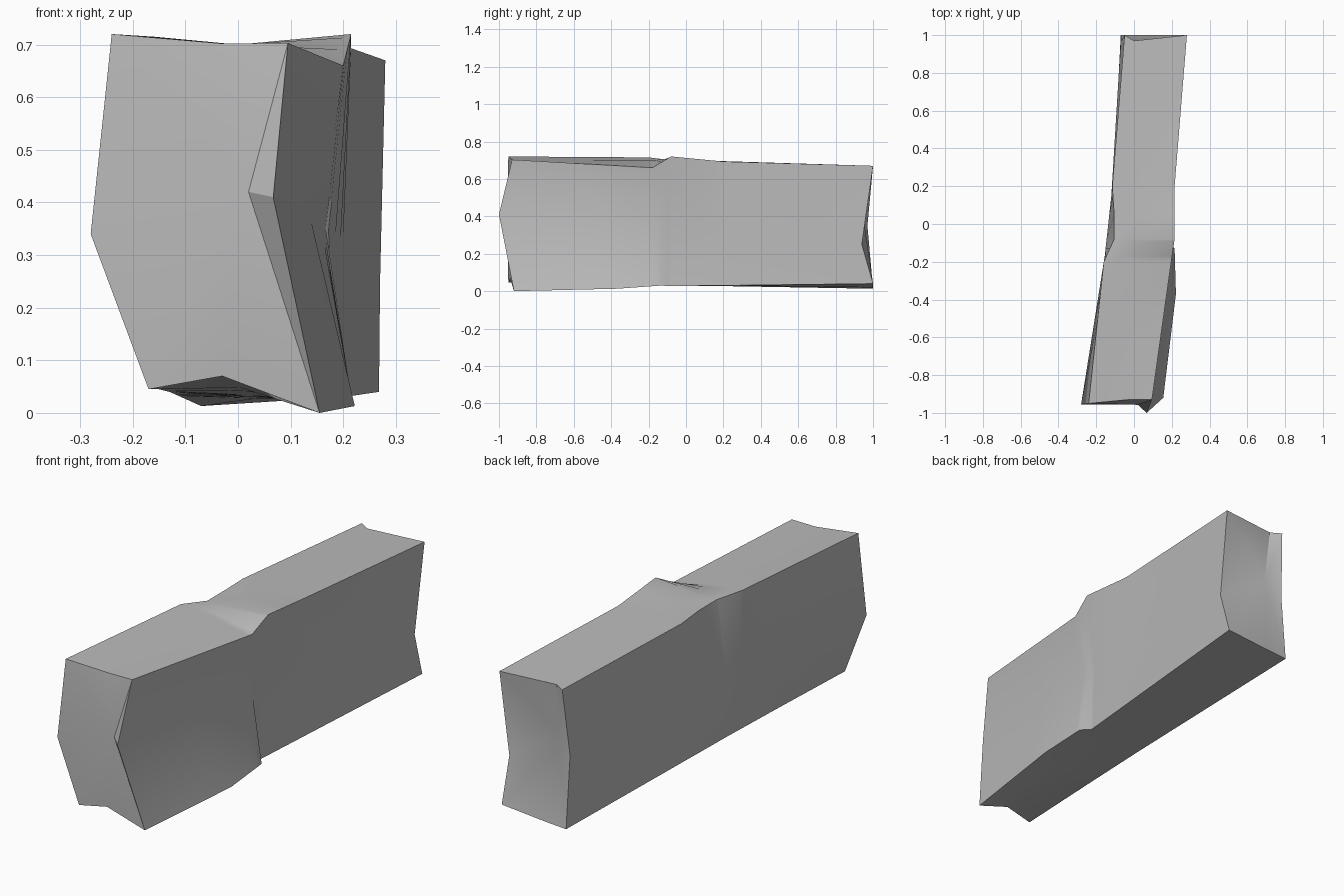
import bpy
import bmesh
import math
from mathutils import Vector

default_cube = bpy.data.objects.get("Cube")
if default_cube:
    bpy.data.objects.remove(default_cube, do_unlink=True)

# Long edges of the block, each a path from front to back
top_left = [(-.24, -.95, .72), (-.16, -.2, .715), (-.105, -.08, .7),
            (-.105, .05, .7), (-.115, .2, .695), (-.05, 1, .67)]
top_middle = [(-.03, -.93, .702), (0, -.18, .7), (0, -.09, .7), (.04, .2, .695), (0, .97, .67)]
top_right = [(.095, -.93, .703), (.2, -.18, .66), (.215, -.08, .72),
             (.215, .2, .693), (.28, 1, .67)]
right_middle = [(.067, -1, .41), (.163, -.16, .35), (.172, -.09, .35), (.27, .94, .25)]
bottom_right = [(.155, -.92, 0), (.222, -.37, .013), (.215, -.13, .03),
                (.18, -.09, .027), (.268, 1, .04)]
bottom_middle = [(-.03, -.94, .07), (.03, -.13, .03), (.04, 1, .02)]
bottom_left = [(-.17, -.95, .045), (-.15, -.5, .045), (-.13, -.13, .04), (-.07, 1, .013)]
left_middle = [(-.28, -.955, .34), (-.155, -.17, .35), (-.12, .15, .35), (-.07, .97, .35)]
rails = [top_left, top_middle, top_right, right_middle,
         bottom_right, bottom_middle, bottom_left, left_middle]


def point_on(rail, y):
    """Point of a path at depth y."""
    for start, end in zip(rail, rail[1:]):
        if y <= end[1]:
            amount = (y - start[1]) / (end[1] - start[1])
            return Vector(start).lerp(Vector(end), amount)
    return Vector(rail[-1])


def add_cap(bm, ring, centre):
    """Close an end with a fan around a dented or raised centre."""
    hub = bm.verts.new(centre)
    for i, vert in enumerate(ring):
        bm.faces.new((vert, ring[(i + 1) % len(ring)], hub))


# Cross-sections at every bend of the edges, ends kept ragged
depths = sorted({p[1] for rail in rails for p in rail[1:-1]})
sections = [[Vector(rail[0]) for rail in rails]]
sections += [[point_on(rail, y) for rail in rails] for y in depths]
sections.append([Vector(rail[-1]) for rail in rails])

# Skin the block
bm = bmesh.new()
rings = [[bm.verts.new(p) for p in section] for section in sections]
count = len(rails)
for near, far in zip(rings, rings[1:]):
    for i in range(count):
        j = (i + 1) % count
        bm.faces.new((near[i], near[j], far[j], far[i]))
add_cap(bm, rings[0], (.02, -.957, .42))
add_cap(bm, rings[-1], (.01, .945, .42))
bmesh.ops.recalc_face_normals(bm, faces=bm.faces)

mesh = bpy.data.meshes.new("stone_block")
bm.to_mesh(mesh)
bm.free()
block = bpy.data.objects.new("stone_block", mesh)
bpy.context.collection.objects.link(block)

# Plain grey stone
stone = bpy.data.materials.new("grey_stone")
stone.use_nodes = True
colour = (.5, .5, .5, 1)
stone.diffuse_color = colour
stone.node_tree.nodes["Principled BSDF"].inputs["Base Color"].default_value = colour
mesh.materials.append(stone)

# Soft faces with crisp edges
bpy.ops.object.select_all(action="DESELECT")
block.select_set(True)
bpy.context.view_layer.objects.active = block
bpy.ops.object.shade_smooth_by_angle(angle=math.radians(30))
